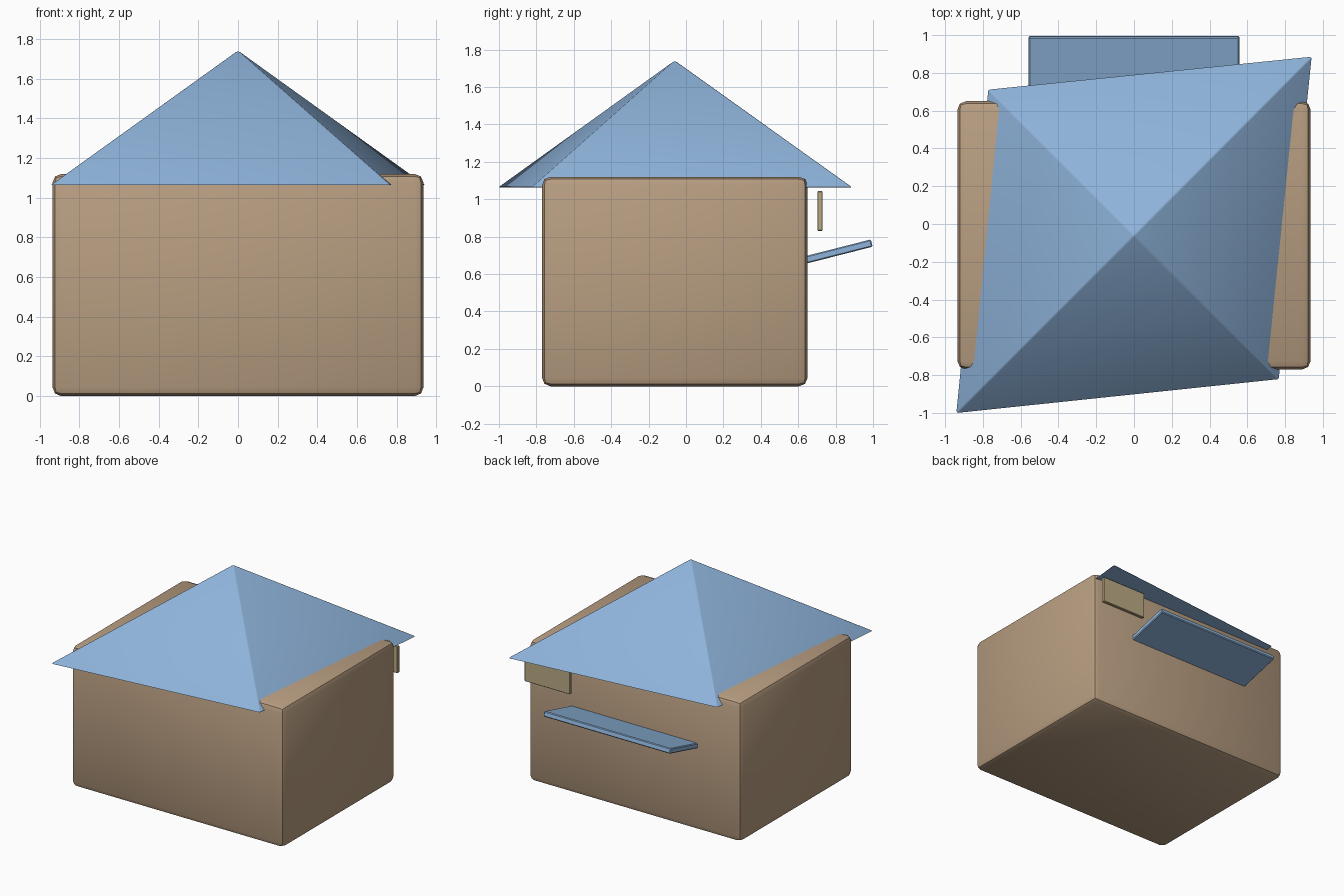
import bpy, bmesh, math

if "Cube" in bpy.data.objects:
    bpy.data.objects.remove(bpy.data.objects["Cube"])


def material(name, rgb):
    m = bpy.data.materials.new(name)
    m.diffuse_color = (*rgb, 1)
    m.use_nodes = True
    m.node_tree.nodes["Principled BSDF"].inputs["Base Color"].default_value = m.diffuse_color
    return m


tan = material("tan_wall", (0.48, 0.34, 0.22))
blue = material("blue_roof", (0.27, 0.45, 0.70))
cream = material("cream_sign", (0.50, 0.41, 0.24))


def finish(ob, mat, bevel, segments):
    ob.data.materials.append(mat)
    b = ob.modifiers.new("bevel", 'BEVEL')
    b.width, b.segments, b.limit_method = bevel, segments, 'ANGLE'
    bpy.ops.object.select_all(action='DESELECT')
    ob.select_set(True)
    bpy.context.view_layer.objects.active = ob
    bpy.ops.object.modifier_apply(modifier="bevel")
    bpy.ops.object.shade_smooth_by_angle(angle=math.radians(30))


def box(name, loc, size, mat, bevel, segments=2, tilt=0):
    bpy.ops.mesh.primitive_cube_add(size=1, location=loc)
    ob = bpy.context.object
    ob.name = name
    ob.scale = size
    bpy.ops.object.transform_apply(location=False, rotation=False, scale=True)
    ob.rotation_euler.x = tilt
    finish(ob, mat, bevel, segments)


# House body
box("house_body", (0, -0.06, 0.56), (1.87, 1.42, 1.12), tan, 0.045)

# Slightly skewed four-sided roof
bm = bmesh.new()
base = [bm.verts.new((x, y - 0.06, 1.063)) for x, y in
        [(-0.945, -0.945), (0.77, -0.765), (0.945, 0.95), (-0.775, 0.775)]]
apex = bm.verts.new((0, -0.06, 1.742))
for i in range(4):
    bm.faces.new((base[i], base[(i + 1) % 4], apex))
bm.faces.new(base[::-1])
mesh = bpy.data.meshes.new("roof")
bm.to_mesh(mesh)
bm.free()
roof = bpy.data.objects.new("roof", mesh)
bpy.context.collection.objects.link(roof)
finish(roof, blue, 0.008, 2)

# Tilted awning and small hanging sign at the back
box("awning", (0, 0.775, 0.71), (1.115, 0.45, 0.04), blue, 0.006, 1, math.radians(14.3))
box("sign", (0.71, 0.717, 0.937), (0.40, 0.028, 0.213), cream, 0.004, 1)
